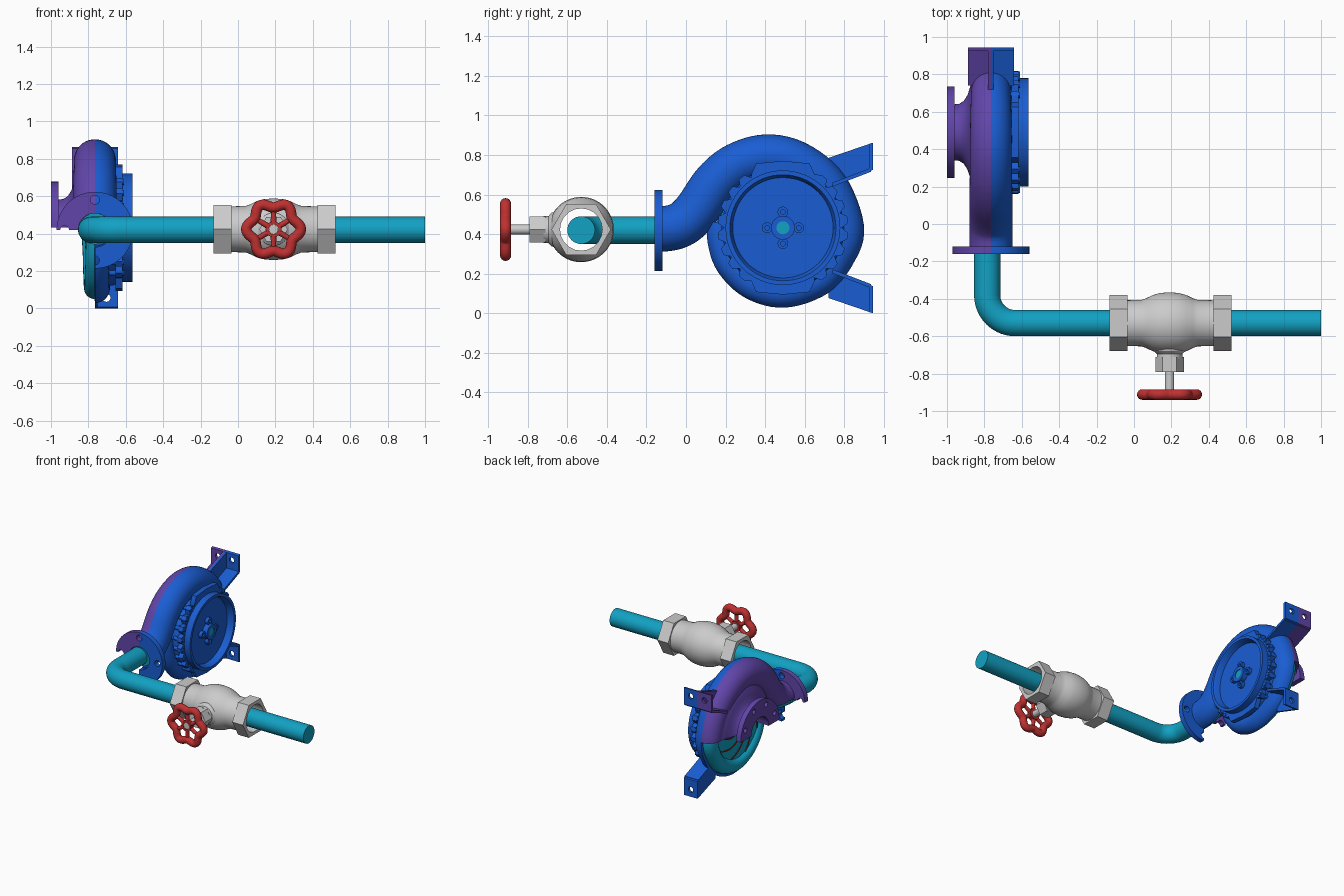
import bpy, bmesh
from math import pi, sin, cos, radians
from mathutils import Vector as V

if "Cube" in bpy.data.objects:
    bpy.data.objects.remove(bpy.data.objects["Cube"])

X, Y, Z = V((1, 0, 0)), V((0, 1, 0)), V((0, 0, 1))
SEAM, PY, PZ = -0.765, 0.49, 0.432      # casing split plane and pump axis
PUMP = V((0, PY, PZ))
VALVE = V((0.19, -0.53, 0.423))

def mat(name, r, g, b):
    m = bpy.data.materials.new(name)
    m.diffuse_color = (r, g, b, 1)
    m.use_nodes = True
    m.node_tree.nodes["Principled BSDF"].inputs["Base Color"].default_value = m.diffuse_color
    return m

BLUE, PURPLE = mat("blue", .01, .11, .65), mat("purple", .12, .06, .4)
CYAN, RED = mat("cyan", .006, .36, .55), mat("red", .52, .03, .03)
DARK_RED = mat("dark_red", .2, .02, .015)

def finish(bm, name, material=None):
    bmesh.ops.remove_doubles(bm, verts=bm.verts, dist=1e-5)
    bmesh.ops.recalc_face_normals(bm, faces=bm.faces)
    me = bpy.data.meshes.new(name)
    bm.to_mesh(me)
    bm.free()
    o = bpy.data.objects.new(name, me)
    bpy.context.collection.objects.link(o)
    if material:
        me.materials.append(material)
    return o

def pick(objs):
    bpy.ops.object.select_all(action='DESELECT')
    for o in objs:
        o.select_set(True)
    bpy.context.view_layer.objects.active = objs[0]

def join(*objs):
    pick(objs)
    bpy.ops.object.join()
    return objs[0]

def quad(bm, vs):
    vs = list(dict.fromkeys(vs))
    if len(vs) > 2:
        bm.faces.new(vs)

# (along, radius) profile turned about the X or Y axis
def revolve(name, prof, origin, axis, material=None, n=64, a0=0, a1=2 * pi, loop=False):
    u = Y if axis == X else X
    full = abs(a1 - a0 - 2 * pi) < 1e-4
    bm = bmesh.new()
    rows = []
    for i in range(n if full else n + 1):
        a = a0 + (a1 - a0) * i / n
        rows.append([bm.verts.new(origin + axis * p + (u * cos(a) + Z * sin(a)) * r) for p, r in prof])
    k = len(prof)
    for i in range(n):
        A, B = rows[i], rows[(i + 1) % len(rows)]
        for j in range(k if loop else k - 1):
            quad(bm, [A[j], A[(j + 1) % k], B[(j + 1) % k], B[j]])
    if not full:
        bm.faces.new(rows[0])
        bm.faces.new(rows[-1])
    return finish(bm, name, material)

def cyl(name, origin, axis, a, b, r, material=None, n=32):
    return revolve(name, [(a, 0), (a, r), (b, r), (b, 0)], origin, axis, material, n)

# round tube along a planar path; cuts are (point, normal) with the normal side removed
def sweep(name, pts, radii, b, material, n=24, closed=False, cuts=()):
    bm = bmesh.new()
    rows, m = [], len(pts)
    for i, p in enumerate(pts):
        q0 = pts[i - 1] if (i or closed) else p
        q1 = pts[(i + 1) % m] if (i < m - 1 or closed) else p
        nrm = (q1 - q0).normalized().cross(b)
        rows.append([bm.verts.new(p + (nrm * cos(2 * pi * k / n) + b * sin(2 * pi * k / n)) * radii[i])
                     for k in range(n)])
    for i in range(m if closed else m - 1):
        A, B = rows[i], rows[(i + 1) % m]
        for k in range(n):
            bm.faces.new([A[k], A[(k + 1) % n], B[(k + 1) % n], B[k]])
    if not closed and not cuts:
        bm.faces.new(rows[0])
        bm.faces.new(rows[-1])
    bmesh.ops.recalc_face_normals(bm, faces=bm.faces)
    for co, no in cuts:
        bmesh.ops.bisect_plane(bm, geom=bm.verts[:] + bm.edges[:] + bm.faces[:],
                               plane_co=co, plane_no=no, clear_outer=True)
    return finish(bm, name, material)

# (y, z) outline extruded along x
def prism(name, pts, x0, x1, material):
    bm = bmesh.new()
    f = bm.faces.new([bm.verts.new((x0, y, z)) for y, z in pts])
    ext = bmesh.ops.extrude_face_region(bm, geom=[f], use_keep_orig=True)
    bmesh.ops.translate(bm, vec=(x1 - x0, 0, 0), verts=[v for v in ext['geom'] if isinstance(v, bmesh.types.BMVert)])
    return finish(bm, name, material)

def drill(o, spots, axis, a, b, r):
    cutter = join(*[cyl("cutter", V(s), axis, a, b, r, n=20) for s in spots])
    md = o.modifiers.new("holes", 'BOOLEAN')
    md.operation, md.object, md.solver = 'DIFFERENCE', cutter, 'EXACT'
    pick([o])
    bpy.ops.object.modifier_apply(modifier="holes")
    bpy.data.objects.remove(cutter)
    return o

def smooth_path(keys, steps=6):
    out = []
    for i in range(len(keys) - 1):
        p0, p1, p2, p3 = [V(keys[max(0, min(len(keys) - 1, i + d))]) for d in (-1, 0, 1, 2)]
        for s in range(steps):
            t = s / steps
            out.append(.5 * (2 * p1 + (p2 - p0) * t + (2 * p0 - 5 * p1 + 4 * p2 - p3) * t * t
                             + (3 * p1 - p0 - 3 * p2 + p3) * t ** 3))
    return out + [V(keys[-1])]

# volute centreline: y, z, radius
keys = [(-.13, .425, .115), (-.06, .435, .115), (0, .465, .115), (.06, .53, .115), (.15, .66, .115),
        (.26, .75, .113), (.41, .792, .112), (.565, .757, .11), (.716, .637, .105), (.8, .434, .1),
        (.77, .3, .09), (.674, .174, .085), (.497, .108, .08), (.333, .145, .075), (.218, .25, .07),
        (.173, .37, .065), (.17, .46, .06)]
path = smooth_path(keys)
pts, rad = [V((SEAM, p[0], p[1])) for p in path], [p[2] for p in path]
seam = V((SEAM, 0, PZ))
shells = [sweep("volute_back_half", pts, rad, X, BLUE, 40, cuts=[(seam, -X)]),
          sweep("volute_front_quarter", pts, rad, X, PURPLE, 40, cuts=[(seam, X), (seam, -Z)])]
for o in shells:
    md = o.modifiers.new("wall", 'SOLIDIFY')
    md.thickness, md.offset = .022, -1
    pick([o])
    bpy.ops.object.modifier_apply(modifier="wall")
sweep("volute_fluid", pts, [r * .73 for r in rad], X, CYAN)

# discharge flange in two pieces
fo = V((SEAM, 0, .418))
ring = [(-.16, .09), (-.16, .205), (-.12, .205), (-.12, .09)]
spots = [fo + V((.162 * cos(a), 0, .162 * sin(a))) for a in (0, pi / 2, pi, -pi / 2)]
for nm, m, a0, a1 in (("discharge_flange_back", BLUE, -pi / 2, pi / 2), ("discharge_flange_front", PURPLE, pi / 2, pi)):
    drill(revolve(nm, ring, fo, Y, m, 40, a0, a1, True), spots, Y, -.2, -.08, .024)

# suction neck and flange, upper half only
neck = [(-1, .245), (-.96, .245), (-.96, .15), (-.935, .152), (-.91, .168), (-.89, .2), (-.877, .24),
        (-.865, .29), (-.84, .33), (-.825, .31), (-.845, .2), (-.87, .12), (-1, .11)]
drill(revolve("suction_neck", neck, PUMP, X, PURPLE, 48, 0, pi, True),
      [PUMP + V((0, .2 * cos(radians(a)), .2 * sin(radians(a)))) for a in (22, 67, 113, 158)], X, -1.05, -.95, .02)

# impeller with curved vanes
revolve("impeller", [(-.76, 0), (-.76, .335), (-.78, .335), (-.785, .3), (-.79, .3), (-.812, .1), (-.812, 0)],
        PUMP, X, CYAN)
vanes = []
for i in range(8):
    vp = []
    for s in range(13):
        t = s / 12
        r, a = .1 + .2 * t, 2 * pi * i / 8 + 1.3 * t
        vp.append(PUMP + V((-.812 + .022 * t, r * cos(a), r * sin(a))))
    vanes.append(sweep("impeller_vanes", vp, [.006] * 13, X, DARK_RED, 8))
join(*vanes)

# back wall, bolt ring and recessed cover
revolve("back_wall", [(-.763, 0), (-.763, .31), (-.67, .31), (-.65, .3), (-.65, 0)], PUMP, X, BLUE)
outline, bolts = [], []
for side in (0, 180):
    for i in range(8):
        a = side - 50.75 + 14.5 * i
        for d, r in ((-7.2, .298), (-3, .33), (3, .33)):
            outline.append((r * cos(radians(a + d)), r * sin(radians(a + d))))
        bolts.append(cyl("cover_bolts", PUMP + V((0, .313 * cos(radians(a)), .313 * sin(radians(a)))),
                         X, -.69, -.61, .015, BLUE, 12))
    s = 1 if side == 0 else -1
    outline += [(s * p, s * q) for p, q in ((.16, .27), (.135, .325), (0, .338), (-.135, .325), (-.16, .27))]
prism("bolt_ring", [(PY + p, PZ + q) for p, q in outline], -.655, -.617, BLUE)
join(*bolts)
revolve("cover", [(-.65, .29), (-.565, .29), (-.565, .268), (-.575, .262), (-.635, .25), (-.635, 0)], PUMP, X, BLUE)

# shaft hub with four lugs
lug = [PUMP + V((0, .08 * cos(i * pi / 2), .08 * sin(i * pi / 2))) for i in range(4)]
hub = [revolve("shaft_hub", [(-.64, .06), (-.575, .06), (-.575, .033), (-.64, .033)], PUMP, X, BLUE, 32, loop=True)]
hub += [drill(cyl("lug", p, X, -.64, -.59, .027, BLUE, 20), [p], X, -.62, -.55, .012) for p in lug]
join(*hub)
cyl("shaft", PUMP, X, -.76, -.58, .033, CYAN)

# mounting feet: plate, sloped web and rib; mirrored below
def foot(name, m, x0, x1, rib, low):
    f = (lambda ps: [(y, .862 - z) for y, z in ps]) if low else (lambda ps: ps)
    plate = prism(name, f([(.925, .715), (.945, .725), (.945, .862), (.925, .856)]), x0, x1, m)
    z = .862 - .805 if low else .805
    drill(plate, [((x0 + x1) / 2, 0, z)], Y, .9, 1, .022)
    web = prism("web", f([(.74, .64), (.935, .715), (.935, .735), (.74, .66)]), x0, x1, m)
    gusset = prism("rib", f([(.72, .64), (.93, .72), (.93, .857), (.72, .785)]), *rib, m)
    join(plate, web, gusset)

foot("upper_foot_back", BLUE, SEAM, -.642, (SEAM, SEAM + .015), False)
foot("lower_foot_back", BLUE, SEAM, -.642, (SEAM, SEAM + .015), True)
foot("upper_foot_front", PURPLE, -.887, SEAM, (SEAM - .015, SEAM), False)

# water pipe with one bend
c, R = V((-.785 + .15, -.53 + .15, .42)), .15
line = [V((1, -.53, .42))] + [c + V((R * cos(a), R * sin(a), 0)) for a in
        [-pi / 2 - pi / 2 * i / 14 for i in range(15)]] + [V((-.785, -.13, .42))]
sweep("water_pipe", line, [.07] * len(line), Z, CYAN, 40)

# valve body, hollow, with hexagonal ends
side = [(.24, .122), (.15, .124), (.125, .133), (.09, .15), (.05, .161)]
body = side + [(0, .165)] + [(-p, r) for p, r in side[::-1]] + [(-.24, .107), (.24, .107)]
revolve("valve_body", body, VALVE, X, loop=True)
for nm, a in (("hex_end_left", -.32), ("hex_end_right", .235)):
    drill(cyl(nm, VALVE, X, a, a + .095, .15, n=6), [VALVE], X, -.5, .5, .107)

# bonnet, packing nut and stem
revolve("bonnet", [(-.11, .095), (-.15, .085), (-.165, .068), (-.19, .068), (-.19, 0)], VALVE, Y)
cyl("packing_nut", VALVE, Y, -.262, -.18, .076, n=6)
cyl("stem", VALVE, Y, -.395, -.25, .025)

# lobed handwheel
wc = VALVE + Y * -.382
rim = []
for i in range(96):
    a = 2 * pi * i / 96
    r = .131 + .015 * cos(6 * a)
    rim.append(wc + V((r * cos(a), 0, r * sin(a))))
wheel = [sweep("handwheel", rim, [.028] * 96, Y, RED, 16, closed=True),
         revolve("hub", [(-.018, .026), (-.018, .042), (.02, .042), (.02, .026)], wc, Y, RED, 32, loop=True)]
for i in range(6):
    a = pi / 6 + i * pi / 3
    d = V((cos(a), 0, sin(a)))
    wheel.append(sweep("spoke", [wc + d * .035, wc + d * .12], [.016, .012], Y, RED, 12))
join(*wheel)

# smooth shading with crisp edges
pick(list(bpy.context.scene.objects))
bpy.ops.object.shade_smooth_by_angle(angle=radians(32))
